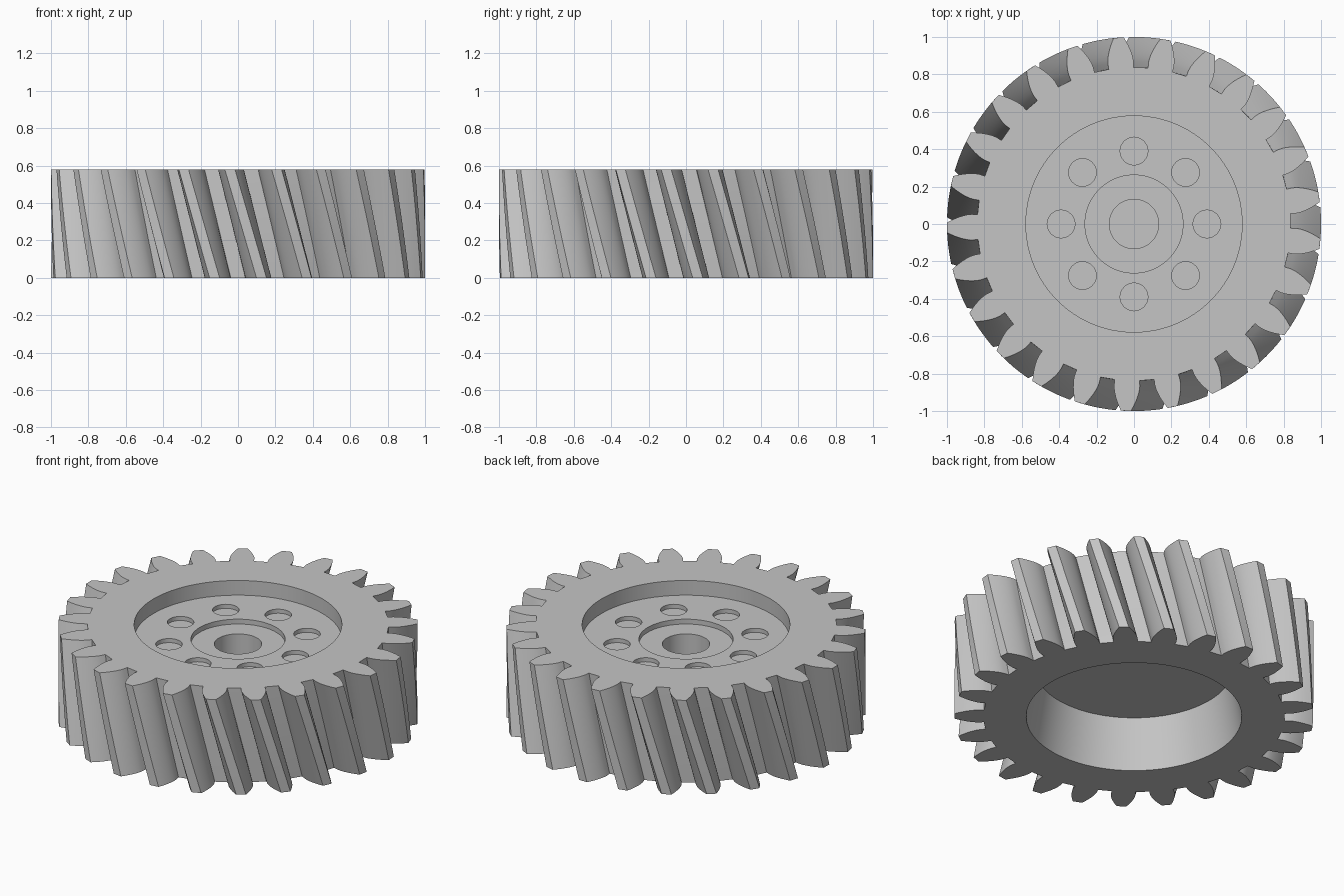
import bpy, bmesh
from math import acos, cos, sin, tan, pi, radians

if "Cube" in bpy.data.objects:
    bpy.data.objects.remove(bpy.data.objects["Cube"], do_unlink=True)

TEETH, HEIGHT, LAYERS = 25, 0.58, 10
TIP, PITCH, BASE, ROOT = 1.0, 0.928, 0.868, 0.838
TWIST = radians(-9.7)

steel = bpy.data.materials.new("plain grey")
steel.use_nodes = True
grey = (0.56, 0.56, 0.56, 1)
steel.diffuse_color = grey
steel.node_tree.nodes["Principled BSDF"].inputs["Base Color"].default_value = grey


def new_object(name, bm):
    bmesh.ops.recalc_face_normals(bm, faces=bm.faces)
    mesh = bpy.data.meshes.new(name)
    bm.to_mesh(mesh)
    bm.free()
    mesh.materials.append(steel)
    obj = bpy.data.objects.new(name, mesh)
    bpy.context.collection.objects.link(obj)
    return obj


def involute(r):
    a = acos(min(1, BASE / r))
    return tan(a) - a


def half_angle(r):
    """Half the angular thickness of a tooth at radius r."""
    return pi / (2 * TEETH) + involute(PITCH) - involute(max(r, BASE))


# Tooth outline: up one involute flank and down the other
steps = 6
radii = [ROOT] + [BASE + (TIP - BASE) * i / steps for i in range(steps + 1)]
tooth = [(r, -half_angle(r)) for r in radii]
tooth += [(r, -a) for r, a in reversed(tooth)]
outline = [(r, pi / 2 + a + 2 * pi * k / TEETH) for k in range(TEETH) for r, a in tooth]

# Gear body: the outline swept upwards with a helical twist
bm = bmesh.new()
rings = []
for j in range(LAYERS + 1):
    t = j / LAYERS
    rings.append([bm.verts.new((r * cos(a + TWIST * t), r * sin(a + TWIST * t), HEIGHT * t))
                  for r, a in outline])
for low, high in zip(rings, rings[1:]):
    for i in range(len(low)):
        n = (i + 1) % len(low)
        bm.faces.new((low[i], low[n], high[n], high[i]))
bm.faces.new(rings[0][::-1])
bm.faces.new(rings[-1])
gear = new_object("helical_gear", bm)


def cut(name, r_low, r_high, z_low, z_high, x=0, y=0, segments=96):
    """Cut a round recess out of the gear."""
    bm = bmesh.new()
    bmesh.ops.create_cone(bm, cap_ends=True, segments=segments, radius1=r_low,
                          radius2=r_high, depth=z_high - z_low)
    bmesh.ops.translate(bm, verts=bm.verts, vec=(x, y, (z_low + z_high) / 2))
    cutter = new_object(name, bm)
    cutter.hide_render = True
    mod = gear.modifiers.new(name, "BOOLEAN")
    mod.operation, mod.solver, mod.object = "DIFFERENCE", "EXACT", cutter
    bpy.context.view_layer.objects.active = gear
    bpy.ops.object.modifier_apply(modifier=mod.name)
    bpy.data.objects.remove(cutter, do_unlink=True)


# Stepped recesses, blind bore and tapered hollow underneath
above = HEIGHT + 0.1
cut("top_recess", 0.578, 0.578, 0.49, above)
cut("hub_recess", 0.262, 0.262, 0.46, above)
cut("bore", 0.132, 0.132, 0.335, above, segments=64)
cut("under_hollow", 0.616, 0.55, -0.1, 0.31)

# Ring of shallow round pockets
for k in range(8):
    a = k * pi / 4
    cut("pocket", 0.074, 0.074, 0.465, above, 0.39 * cos(a), 0.39 * sin(a), 48)

# Smooth flanks and walls, sharp edges
bpy.ops.object.select_all(action="DESELECT")
gear.select_set(True)
bpy.context.view_layer.objects.active = gear
bpy.ops.object.shade_smooth_by_angle(angle=radians(30))
